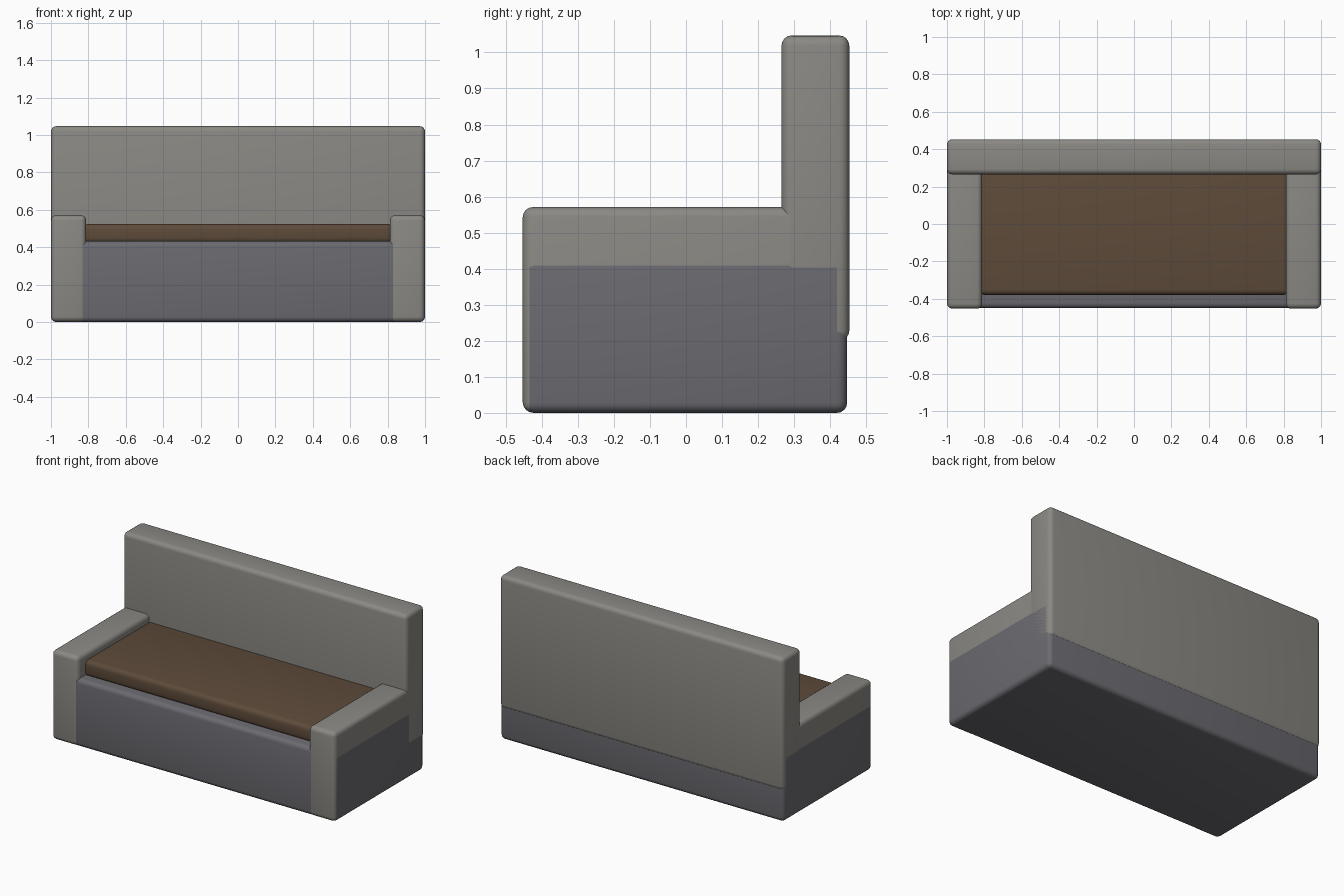
import bpy

if "Cube" in bpy.data.objects:
    bpy.data.objects.remove(bpy.data.objects["Cube"])


def material(name, rgb):
    m = bpy.data.materials.new(name)
    m.diffuse_color = (*rgb, 1)
    m.use_nodes = True
    m.node_tree.nodes["Principled BSDF"].inputs["Base Color"].default_value = m.diffuse_color
    return m


def soft_box(name, lo, hi, mat, radius=0.028):
    """Box between two corners with rounded edges."""
    size = [b - a for a, b in zip(lo, hi)]
    centre = [(a + b) / 2 for a, b in zip(lo, hi)]
    bpy.ops.mesh.primitive_cube_add(size=1, location=centre)
    ob = bpy.context.object
    ob.name = name
    ob.scale = size
    bpy.ops.object.transform_apply(location=False, rotation=False, scale=True)
    ob.data.materials.append(mat)
    bev = ob.modifiers.new("rounded_edges", 'BEVEL')
    bev.width = radius
    bev.segments = 4
    bpy.ops.object.modifier_apply(modifier=bev.name)
    bpy.ops.object.shade_smooth_by_angle()
    return ob


fabric = material("warm_grey_fabric", (0.26, 0.25, 0.23))
plinth = material("blue_grey_fabric", (0.147, 0.144, 0.162))
leather = material("brown_leather", (0.11, 0.07, 0.042))

# Base block
soft_box("base", (-1, -0.45, 0), (1, 0.447, 0.432), plinth)

# Seat cushion, tucked between the arms and into the back
soft_box("seat_cushion", (-0.825, -0.38, 0.422), (0.825, 0.29, 0.525), leather)

# Backrest
soft_box("backrest", (-1, 0.265, 0.2), (1, 0.453, 1.047), fabric)

# Armrests, one per side, just inside the base flanks
for side, name in ((-1, "left_arm"), (1, "right_arm")):
    x0, x1 = sorted((side * 0.812, side * 0.999))
    soft_box(name, (x0, -0.453, 0.001), (x1, 0.445, 0.571), fabric)
